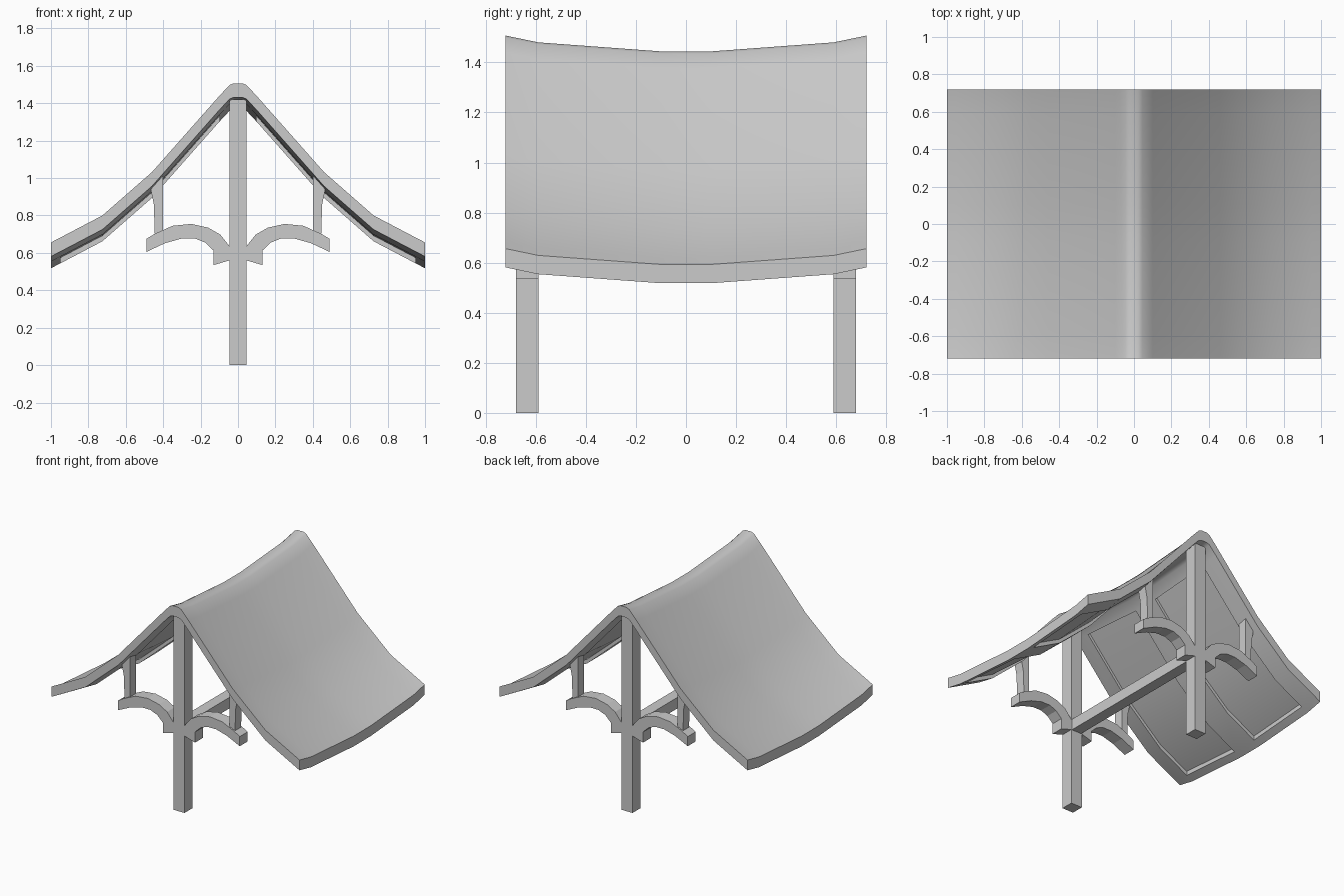
import bpy, bmesh, math

if "Cube" in bpy.data.objects:
    bpy.data.objects.remove(bpy.data.objects["Cube"])

# Roof cross-section (x, z of the top surface) and lengthwise sag (y, drop)
HALF = [(0.022, 1.507), (0.045, 1.498), (0.10, 1.439), (0.46, 1.032),
        (0.725, 0.800), (0.95, 0.682), (1.0, 0.656)]
SECTION = [(-x, z) for x, z in reversed(HALF)] + HALF
SAG = [(-0.72, 0), (-0.59, 0.027), (-0.1, 0.063), (0.1, 0.063), (0.59, 0.027), (0.72, 0)]
THICK, RECESS = 0.075, 0.03


def finish(name, bm):
    bmesh.ops.recalc_face_normals(bm, faces=bm.faces[:])
    me = bpy.data.meshes.new(name)
    bm.to_mesh(me)
    bm.free()
    ob = bpy.data.objects.new(name, me)
    bpy.context.collection.objects.link(ob)
    return ob


def box(name, x0, x1, y0, y1, z0, z1):
    return prism(name, [(x0, z0), (x1, z0), (x1, z1), (x0, z1)], y0, y1)


def prism(name, outline, y0, y1):
    """Extrude an x-z outline from y0 to y1."""
    bm = bmesh.new()
    face = bm.faces.new([bm.verts.new((x, y0, z)) for x, z in outline])
    ext = bmesh.ops.extrude_face_region(bm, geom=[face])
    verts = [g for g in ext["geom"] if isinstance(g, bmesh.types.BMVert)]
    bmesh.ops.translate(bm, verts=verts, vec=(0, y1 - y0, 0))
    return finish(name, bm)


# Saddle-shaped roof with four sunken panels underneath
bm = bmesh.new()
top = [[bm.verts.new((x, y, z - d)) for x, z in SECTION] for y, d in SAG]
low = [[bm.verts.new((x, y, z - d - THICK)) for x, z in SECTION] for y, d in SAG]
nx, ny = len(SECTION), len(SAG)
panels = []
for j in range(ny - 1):
    for i in range(nx - 1):
        bm.faces.new((top[j][i], top[j][i+1], top[j+1][i+1], top[j+1][i]))
        f = bm.faces.new((low[j][i], low[j+1][i], low[j+1][i+1], low[j][i+1]))
        c = f.calc_center_median()
        if 0.1 < abs(c.x) < 0.95 and 0.1 < abs(c.y) < 0.59:
            panels.append(f)
for j in (0, ny - 1):
    for i in range(nx - 1):
        bm.faces.new((top[j][i], low[j][i], low[j][i+1], top[j][i+1]))
for i in (0, nx - 1):
    for j in range(ny - 1):
        bm.faces.new((top[j][i], top[j+1][i], low[j+1][i], low[j][i]))
bmesh.ops.recalc_face_normals(bm, faces=bm.faces[:])
ext = bmesh.ops.extrude_face_region(bm, geom=panels)
bmesh.ops.translate(bm, vec=(0, 0, RECESS),
                    verts=[g for g in ext["geom"] if isinstance(g, bmesh.types.BMVert)])
bmesh.ops.delete(bm, geom=[f for f in panels if f.is_valid], context="FACES")
roof = finish("roof", bm)
bpy.context.view_layer.objects.active = roof
roof.select_set(True)
bpy.ops.object.shade_smooth_by_angle(angle=math.radians(30))

# Posts, arched brackets and struts at each end
ARCH = [(0.0, 0.56), (0.045, 0.56), (0.13, 0.535), (0.13, 0.612), (0.175, 0.655),
        (0.23, 0.677), (0.30, 0.677), (0.39, 0.652), (0.49, 0.605), (0.49, 0.675),
        (0.445, 0.702), (0.35, 0.745), (0.25, 0.755), (0.16, 0.735), (0.095, 0.698),
        (0.045, 0.636), (0.0, 0.636)]
STRUT = [(0.40, 0.70), (0.445, 0.70), (0.45, 0.86), (0.465, 0.93), (0.465, 0.965), (0.40, 1.03)]
for end, y0, y1 in (("front", -0.68, -0.59), ("back", 0.59, 0.68)):
    box(end + "_post", -0.045, 0.045, y0, y1, 0, 1.42)
    for side, s in (("left", -1), ("right", 1)):
        prism(f"{end}_{side}_bracket", [(s * x, z) for x, z in ARCH], y0, y1)
        prism(f"{end}_{side}_strut", [(s * x, z) for x, z in STRUT], y0 + 0.01, y1 - 0.01)

# Beam joining the two posts
box("tie_beam", -0.04, 0.04, -0.6, 0.6, 0.56, 0.64)
